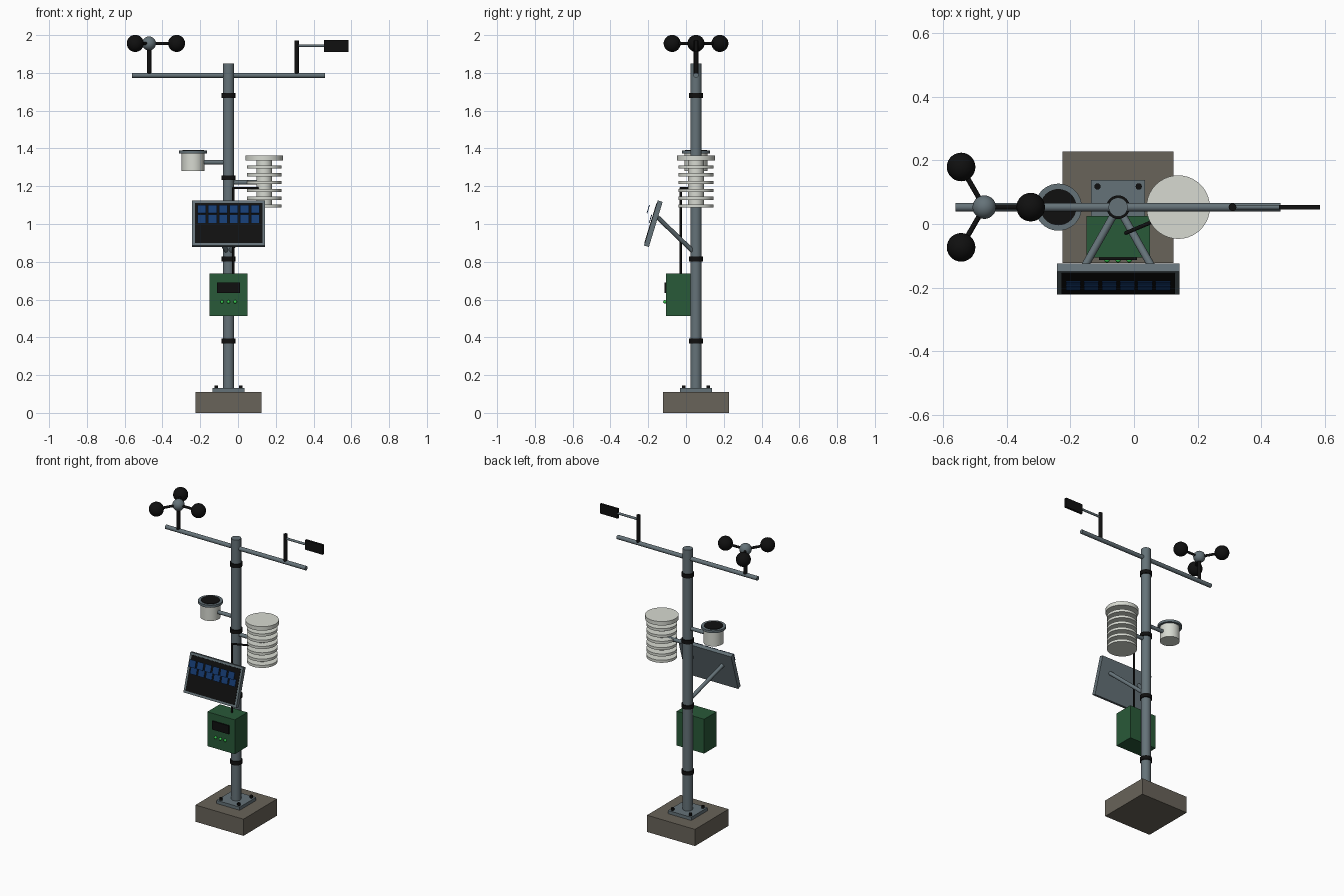
import bpy, math
from mathutils import Vector

if "Cube" in bpy.data.objects:
    bpy.data.objects.remove(bpy.data.objects["Cube"])


def mat(name, rgb):
    m = bpy.data.materials.new(name)
    m.diffuse_color = (*rgb, 1)
    m.use_nodes = True
    m.node_tree.nodes["Principled BSDF"].inputs["Base Color"].default_value = m.diffuse_color
    return m


STEEL = mat("steel_grey", (0.13, 0.17, 0.19))
BLACK = mat("black", (0.005, 0.005, 0.005))
WHITE = mat("off_white", (0.68, 0.70, 0.64))
GREEN = mat("box_green", (0.022, 0.10, 0.04))
CONCRETE = mat("concrete", (0.14, 0.125, 0.10))
BLUE = mat("cell_blue", (0.008, 0.045, 0.17))
LED = mat("light_green", (0.04, 0.6, 0.08))
MX, MY = -0.05, 0.053  # mast axis


def finish(name, m, smooth=True):
    o = bpy.context.object
    o.name = name
    o.data.materials.append(m)
    if smooth:
        bpy.ops.object.shade_smooth_by_angle(angle=math.radians(35))
    return o


def box(name, center, size, m, tilt=0):
    bpy.ops.mesh.primitive_cube_add(size=1, location=center)
    o = bpy.context.object
    o.scale = size
    o.rotation_euler.x = tilt
    return finish(name, m, False)


def rod(name, a, b, r, m, sides=24):
    a, b = Vector(a), Vector(b)
    d = b - a
    bpy.ops.mesh.primitive_cylinder_add(vertices=sides, radius=r, depth=d.length, location=(a + b) / 2)
    bpy.context.object.rotation_euler = d.to_track_quat('Z', 'Y').to_euler()
    return finish(name, m)


def disc(name, x, y, z0, z1, r, m, sides=40):
    return rod(name, (x, y, z0), (x, y, z1), r, m, sides)


def ball(name, c, r, m):
    bpy.ops.mesh.primitive_uv_sphere_add(segments=28, ring_count=16, radius=r, location=c)
    return finish(name, m)


# Foundation, base plate and bolts
box("foundation", (MX, MY, 0.055), (0.35, 0.35, 0.11), CONCRETE)
box("base_plate", (MX, MY, 0.12), (0.17, 0.17, 0.022), STEEL)
for sx in (-1, 1):
    for sy in (-1, 1):
        disc("bolt", MX + sx * 0.065, MY + sy * 0.065, 0.125, 0.146, 0.01, BLACK, 12)

# Mast with clamp bands and cross arm
disc("mast", MX, MY, 0.13, 1.85, 0.03, STEEL)
for z in (0.38, 0.815, 1.245, 1.68):
    disc("band", MX, MY, z - 0.0125, z + 0.0125, 0.037, BLACK)
rod("cross_arm", (-0.561, MY, 1.787), (0.461, MY, 1.787), 0.0135, STEEL)

# Cup anemometer
AX, AZ = -0.471, 1.956
disc("anemometer_stem", AX, MY, 1.79, AZ, 0.012, BLACK)
ball("anemometer_hub", (AX, MY, AZ), 0.037, STEEL)
for i in range(3):
    a = i * math.tau / 3
    c = (AX + 0.146 * math.cos(a), MY + 0.146 * math.sin(a), AZ)
    rod("cup_spoke", (AX, MY, AZ), c, 0.008, BLACK, 12)
    ball("cup", c, 0.045, BLACK)

# Wind vane
disc("vane_stem", 0.31, MY, 1.79, 1.972, 0.012, BLACK)
rod("vane_rod", (0.31, MY, 1.944), (0.47, MY, 1.944), 0.0075, STEEL, 12)
box("vane_fin", (0.521, MY, 1.943), (0.13, 0.015, 0.063), BLACK)

# Radiation shield with stacked plates
SX = 0.139
rod("shield_arm", (MX, MY, 1.22), (SX, MY, 1.22), 0.012, STEEL)
disc("shield_core", SX, MY, 1.09, 1.34, 0.042, WHITE)
disc("shield_cap", SX, MY, 1.336, 1.362, 0.1, WHITE)
for i in range(6):
    z = 1.095 + i * 0.0415
    disc("shield_plate", SX, MY, z - 0.0085, z + 0.0085, 0.092, WHITE)

# Rain gauge
GX = -0.238
rod("gauge_arm", (MX, MY, 1.327), (GX, MY, 1.327), 0.012, STEEL)
disc("gauge_body", GX, MY, 1.28, 1.38, 0.06, WHITE)
disc("gauge_rim", GX, MY, 1.374, 1.39, 0.074, STEEL)
disc("gauge_opening", GX, MY, 1.385, 1.393, 0.057, BLACK)

# Solar panel, leaning back, with its cells and two struts
T = math.radians(-17)
PC = Vector((MX, -0.173, 1.0015))
normal = Vector((0, -math.cos(T), -math.sin(T)))
box("panel_frame", PC, (0.385, 0.027, 0.25), STEEL, T)
box("panel_face", PC + normal * 0.0135, (0.357, 0.005, 0.222), BLACK, T)
for row_y, row_z in ((-0.2, 1.079), (-0.188, 1.028)):
    for i in range(6):
        box("solar_cell", (MX + (i - 2.5) * 0.0565, row_y, row_z), (0.046, 0.004, 0.046), BLUE, T)
for s in (-1, 1):
    rod("panel_strut", (MX, MY, 0.84), (MX + s * 0.115, -0.15, 1.035), 0.012, STEEL)

# Control box with screen and lights
box("control_box", (MX, -0.04, 0.625), (0.2, 0.13, 0.226), GREEN)
box("screen", (MX, -0.107, 0.663), (0.12, 0.012, 0.056), BLACK)
for i in (-1, 0, 1):
    ball("status_light", (MX + i * 0.035, -0.112, 0.588), 0.009, LED)

# Sensor cable, from the box up to the shield
path = [(-0.025, -0.028, 0.72), (-0.025, -0.028, 1.19), (0.112, 0.03, 1.19)]
for a, b in zip(path, path[1:]):
    rod("cable", a, b, 0.006, BLACK, 12)
ball("cable_elbow", path[1], 0.006, BLACK)
